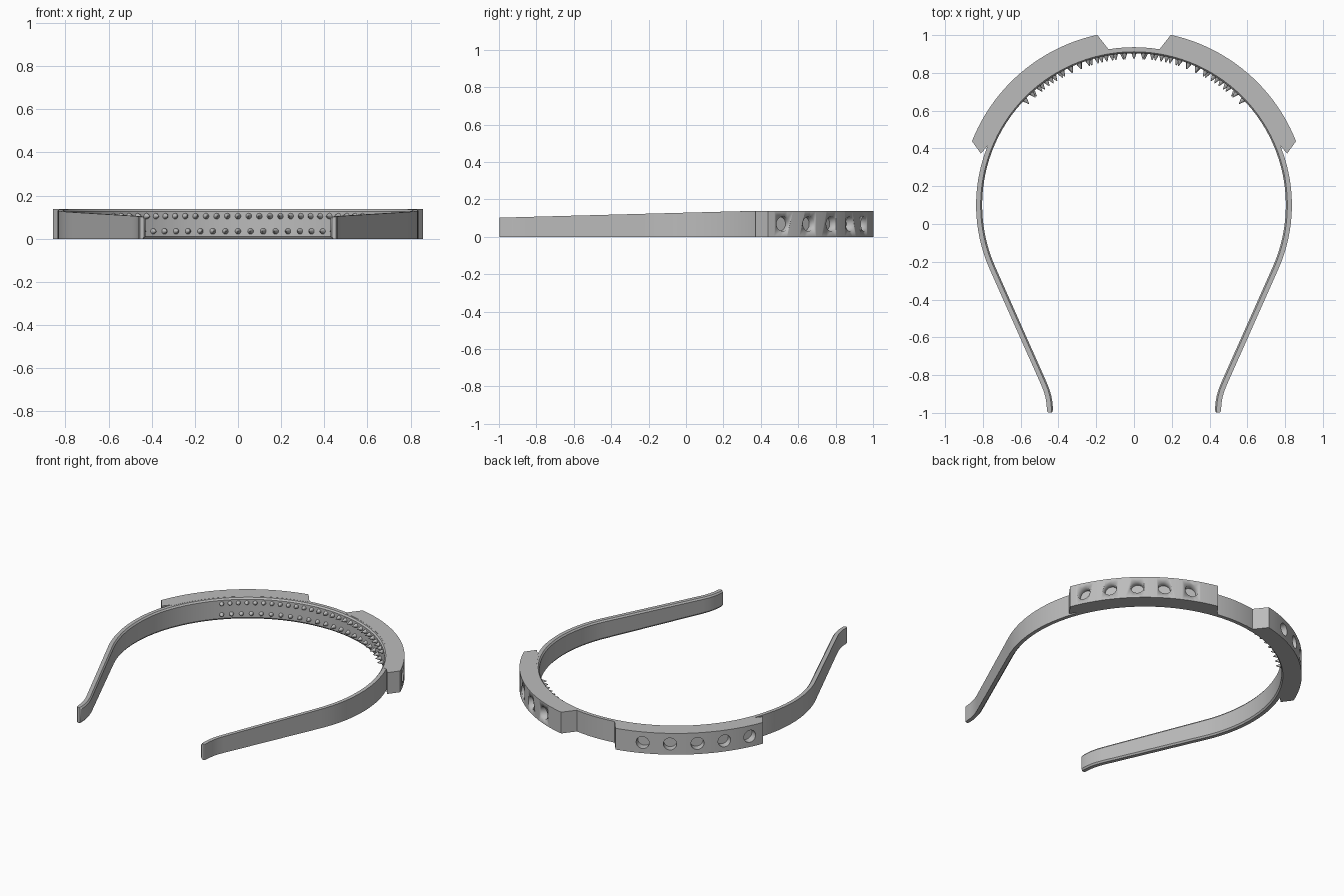
import bpy, bmesh, math
from mathutils import Vector, Matrix

if "Cube" in bpy.data.objects:
    bpy.data.objects.remove(bpy.data.objects["Cube"])

CY = 0.1          # centre of the hoop
R = 0.82          # middle radius of the band
HALF = 0.016      # half thickness of the band
TOP = 0.138       # full height

grey = bpy.data.materials.new("plain grey")
grey.use_nodes = True
grey.diffuse_color = (0.5, 0.5, 0.5, 1)
grey.node_tree.nodes["Principled BSDF"].inputs["Base Color"].default_value = (0.5, 0.5, 0.5, 1)


def polar(r, deg):
    a = math.radians(deg)
    return Vector((r * math.cos(a), CY + r * math.sin(a)))


def finish(bm, name, angle=30):
    bmesh.ops.recalc_face_normals(bm, faces=bm.faces)
    me = bpy.data.meshes.new(name)
    bm.to_mesh(me)
    bm.free()
    me.materials.append(grey)
    ob = bpy.data.objects.new(name, me)
    bpy.context.collection.objects.link(ob)
    bpy.ops.object.select_all(action="DESELECT")
    ob.select_set(True)
    bpy.context.view_layer.objects.active = ob
    bpy.ops.object.shade_smooth_by_angle(angle=math.radians(angle))
    return ob


# Band: a section swept from one tip round the hoop to the other tip
tip = [(0.445, -0.998, 0.009), (0.445, -0.993, 0.014), (0.445, -0.983, HALF),
       (0.447, -0.95, HALF), (0.453, -0.915, HALF), (0.463, -0.88, HALF), (0.477, -0.845, HALF)]
half = [(Vector((x, y)), w) for x, y, w in tip]
half += [(polar(R, -24 + 3 * i), HALF) for i in range(38)]
path = half + [(polar(R, 90), HALF)] + [(Vector((-p.x, p.y)), w) for p, w in reversed(half)]

bm = bmesh.new()
rings = []
for i, (p, w) in enumerate(path):
    t = (path[min(i + 1, len(path) - 1)][0] - path[max(i - 1, 0)][0]).normalized()
    out = Vector((t.y, -t.x))
    h = min(0.137, 0.102 + (p.y + 1) * 0.027)
    c = 0.010     # softened inner edges
    section = [(w, 0), (w, h), (-w * 0.5, h), (-w, h - c), (-w, c), (-w * 0.5, 0)]
    rings.append([bm.verts.new((*(p + out * d), z)) for d, z in section])
for a, b in zip(rings, rings[1:]):
    for k in range(len(a)):
        n = (k + 1) % len(a)
        bm.faces.new((a[k], a[n], b[n], b[k]))
bm.faces.new(rings[0])
bm.faces.new(rings[-1])
finish(bm, "band")

# Raised pad: a curved block on the outside of the band
outline = [polar(0.922, 21.5 + 56.3 * i / 24) for i in range(25)]
outline += [polar(0.836, 80.7)]
outline += [polar(0.822, 80 - 57.5 * i / 24) for i in range(25)]
outline += [polar(0.836, 22.1), polar(0.855, 18.6)]
bm = bmesh.new()
base = bm.faces.new([bm.verts.new((*p, 0)) for p in outline])
new = bmesh.ops.extrude_face_region(bm, geom=[base])["geom"]
bmesh.ops.translate(bm, vec=(0, 0, TOP), verts=[v for v in new if isinstance(v, bmesh.types.BMVert)])
pad = finish(bm, "left_pad")

# Blind round holes in the outer face of the pad
bm = bmesh.new()
for i in range(5):
    a = 27 + 10.1 * i
    p = polar(0.925, a)
    turn = Matrix.Rotation(math.radians(a), 4, "Z") @ Matrix.Rotation(math.pi / 2, 4, "Y")
    bmesh.ops.create_cone(bm, cap_ends=True, segments=32, radius1=0.039, radius2=0.039, depth=0.1,
                          matrix=Matrix.Translation((p.x, p.y, 0.069)) @ turn)
cutter = finish(bm, "hole_cutter")
cutter.hide_render = True
cut = pad.modifiers.new("holes", "BOOLEAN")
cut.operation = "DIFFERENCE"
cut.solver = "EXACT"
cut.object = cutter
bpy.context.view_layer.objects.active = pad
bpy.ops.object.modifier_apply(modifier=cut.name)
bpy.data.objects.remove(cutter)

# Matching pad on the other side
bm = bmesh.new()
bm.from_mesh(pad.data)
bmesh.ops.transform(bm, matrix=Matrix.Scale(-1, 4, (1, 0, 0)), verts=bm.verts)
finish(bm, "right_pad")

# Two rows of small pointed teeth on the inner face
for name, z, count in (("upper_teeth", 0.105, 27), ("lower_teeth", 0.035, 23)):
    bm = bmesh.new()
    for i in range(count):
        a = 44 + 92 * i / (count - 1)
        p = polar(R - HALF - 0.014, a)
        turn = Matrix.Rotation(math.radians(a), 4, "Z") @ Matrix.Rotation(-math.pi / 2, 4, "Y")
        bmesh.ops.create_cone(bm, cap_ends=True, segments=12, radius1=0.015, radius2=0.002, depth=0.034,
                              matrix=Matrix.Translation((p.x, p.y, z)) @ turn)
    finish(bm, name, 40)
